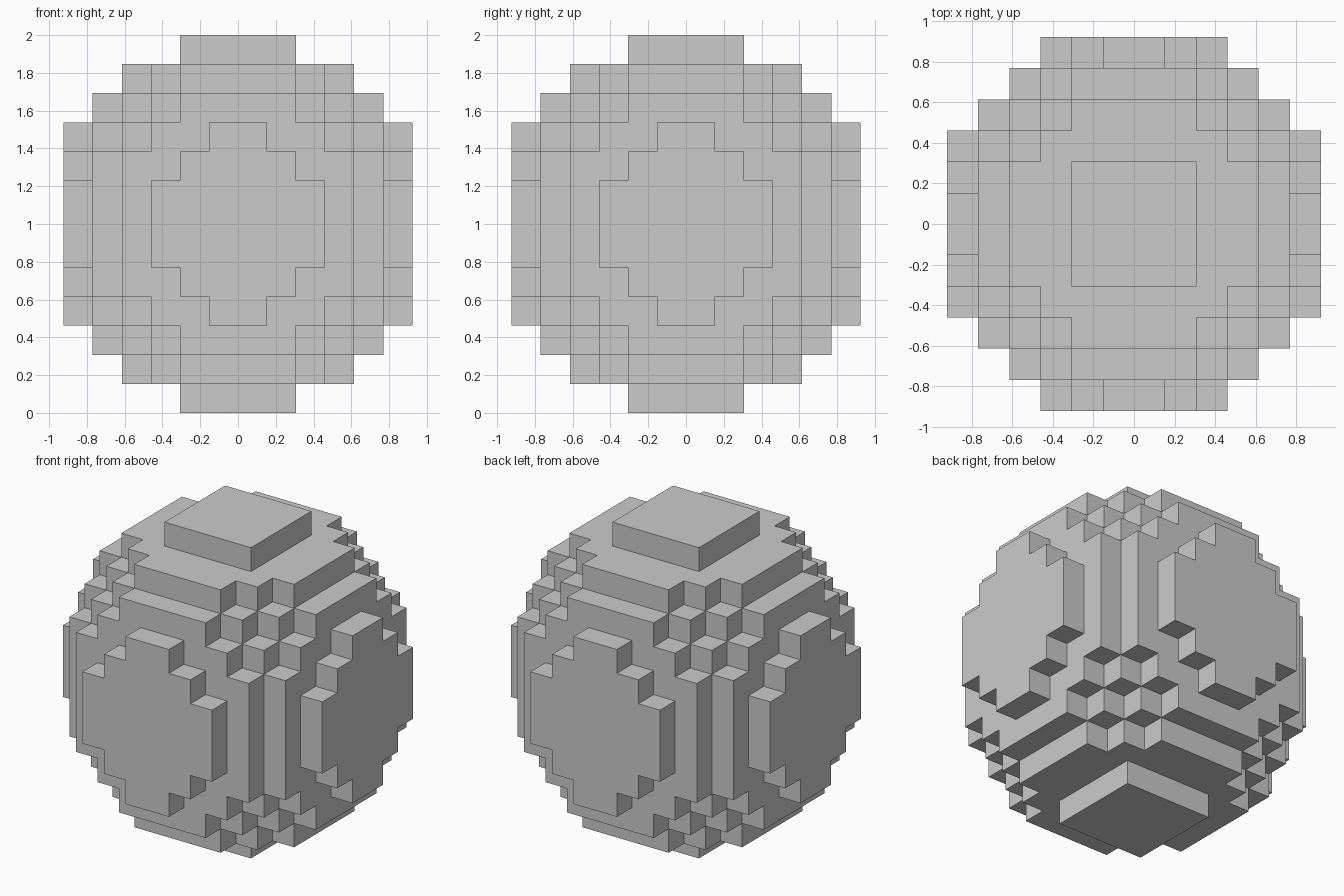
import bpy
import bmesh
from itertools import product

if "Cube" in bpy.data.objects:
    bpy.data.objects.remove(bpy.data.objects["Cube"])

S = 2 / 13            # edge length of one block
R2 = 40               # squared ball radius, in blocks


def filled(i, j, k):
    """Block test: 12 x 12 x 13 grid, k = -6..6 counted from the middle layer."""
    x, y = abs(i + 0.5), abs(j + 0.5)
    if abs(k) == 6:                       # square caps at top and bottom
        return x < 2 and y < 2
    return abs(k) < 6 and x * x + y * y + k * k < R2


# Blocky ball: only the outer skin of the block grid
bm = bmesh.new()
corners = {}


def corner(p):
    if p not in corners:
        corners[p] = bm.verts.new((p[0] * S, p[1] * S, (p[2] + 6) * S))
    return corners[p]


for cell in product(range(-6, 6), range(-6, 6), range(-6, 7)):
    if not filled(*cell):
        continue
    for axis, side in product(range(3), (0, 1)):
        neighbour = list(cell)
        neighbour[axis] += 2 * side - 1
        if filled(*neighbour):
            continue
        u, v = (axis + 1) % 3, (axis + 2) % 3
        quad = []
        for du, dv in ((0, 0), (1, 0), (1, 1), (0, 1)):
            p = list(cell)
            p[axis] += side
            p[u] += du
            p[v] += dv
            quad.append(corner(tuple(p)))
        bm.faces.new(quad if side else quad[::-1])

mesh = bpy.data.meshes.new("block_ball")
bm.to_mesh(mesh)
bm.free()
ball = bpy.data.objects.new("block_ball", mesh)
bpy.context.collection.objects.link(ball)
